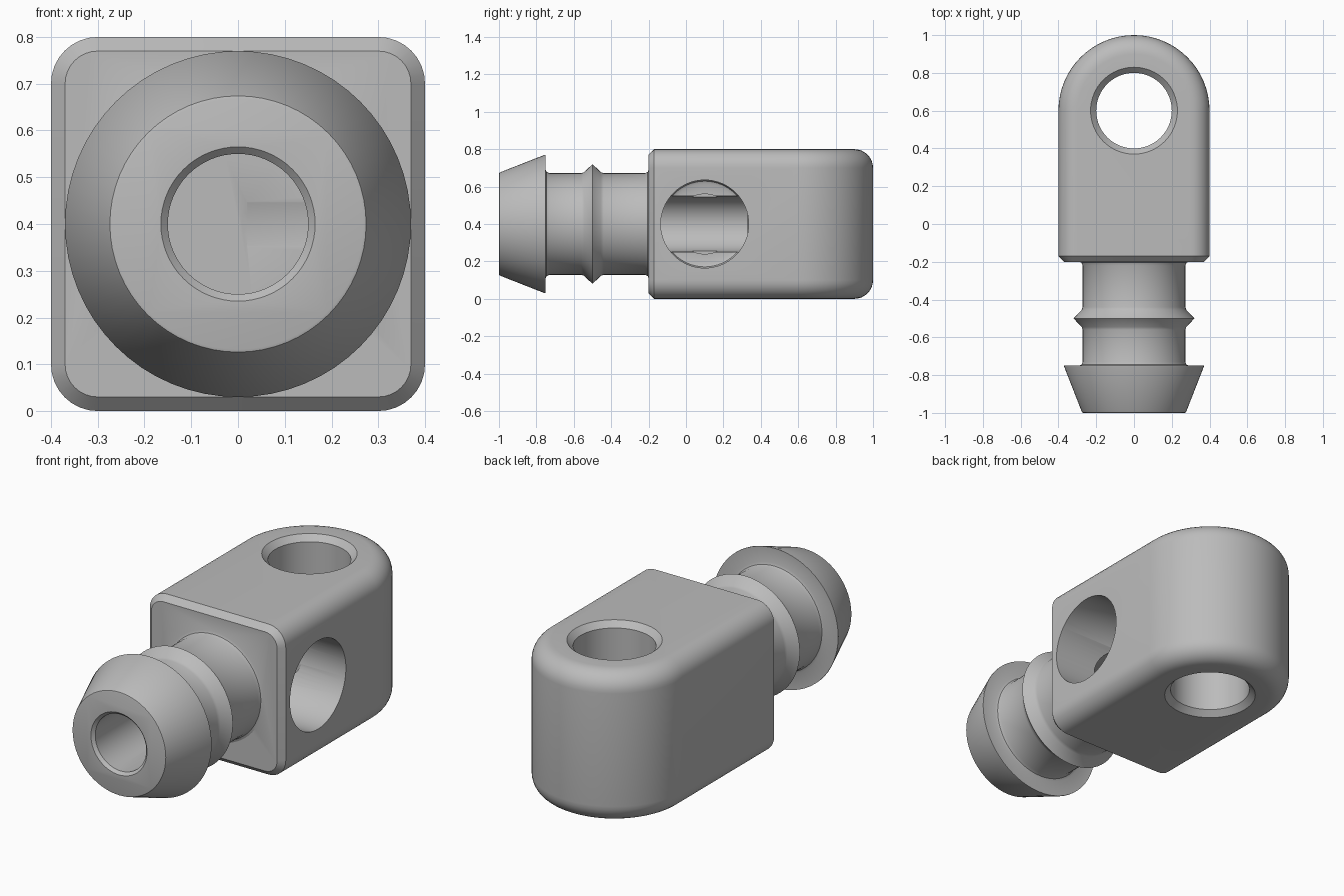
import bpy, bmesh
from math import sin, cos, pi, radians
from mathutils import Matrix

cube = bpy.data.objects.get("Cube")
if cube:
    bpy.data.objects.remove(cube, do_unlink=True)

grey = bpy.data.materials.new("plain grey")
grey.use_nodes = True
grey.diffuse_color = (0.5, 0.5, 0.5, 1)
grey.node_tree.nodes["Principled BSDF"].inputs["Base Color"].default_value = (0.5, 0.5, 0.5, 1)


def finish(bm, name):
    bmesh.ops.recalc_face_normals(bm, faces=bm.faces)
    mesh = bpy.data.meshes.new(name)
    bm.to_mesh(mesh)
    bm.free()
    mesh.materials.append(grey)
    obj = bpy.data.objects.new(name, mesh)
    bpy.context.collection.objects.link(obj)
    return obj


def loft(bm, rings):
    """Skin closed rings of vertices and cap both ends."""
    for a, b in zip(rings, rings[1:]):
        for i in range(len(a)):
            j = (i + 1) % len(a)
            bm.faces.new((a[i], a[j], b[j], b[i]))
    bm.faces.new(rings[0])
    bm.faces.new(rings[-1])


def turned(name, profile, matrix, sides=64):
    """Solid of revolution from (radius, distance) pairs along local z."""
    bm = bmesh.new()
    rings = [[bm.verts.new((r * cos(2 * pi * i / sides), r * sin(2 * pi * i / sides), t))
              for i in range(sides)] for r, t in profile]
    loft(bm, rings)
    bm.transform(matrix)
    return finish(bm, name)


def combine(target, tool, operation):
    mod = target.modifiers.new(operation.lower(), "BOOLEAN")
    mod.object, mod.operation, mod.solver = tool, operation, "EXACT"
    bpy.context.view_layer.objects.active = target
    bpy.ops.object.modifier_apply(modifier=mod.name)
    bpy.data.objects.remove(tool, do_unlink=True)


# Block: a U-shaped outline with rounded upper and lower rims
HALF, FILLET, CHAMFER, FRONT = 0.4, 0.1, 0.03, -0.2
steps = 8
levels = []
for k in range(steps + 1):
    a = pi / 2 * k / steps
    levels.append((FILLET * (1 - sin(a)), FILLET * (1 - cos(a))))
levels += [(inset, 0.8 - z) for inset, z in reversed(levels)]

bm = bmesh.new()
rings = []
for inset, z in levels:
    r = HALF - inset
    y = FRONT + CHAMFER
    outline = [(r, y)]
    outline += [(r * cos(pi * i / 32), 0.6 + r * sin(pi * i / 32)) for i in range(33)]
    outline += [(-r, y)]
    rings.append([bm.verts.new((px, py, z)) for px, py in outline])
for a, b in zip(rings, rings[1:]):
    for i in range(len(a) - 1):
        bm.faces.new((a[i], a[i + 1], b[i + 1], b[i]))
bm.faces.new(rings[0])
bm.faces.new(rings[-1])
front = bm.faces.new([ring[0] for ring in rings] + [ring[-1] for ring in reversed(rings)])
bmesh.ops.recalc_face_normals(bm, faces=bm.faces)
bmesh.ops.inset_region(bm, faces=[front], thickness=CHAMFER, depth=CHAMFER, use_even_offset=True)
block = finish(bm, "barbed_eye_block")

# Barbed stem, turned about the y axis at mid height
along_y = Matrix.Translation((0, 0, 0.4)) @ Matrix.Rotation(radians(-90), 4, "X")
stem = turned("barbed_stem", [
    (0.268, -1), (0.274, -0.998), (0.278, -0.99), (0.37, -0.755), (0.37, -0.75),
    (0.29, -0.75), (0.278, -0.745), (0.272, -0.73),
    (0.272, -0.56), (0.277, -0.545), (0.32, -0.5), (0.277, -0.455), (0.272, -0.44),
    (0.272, -0.22), (0.278, -0.205), (0.29, -0.2), (0.29, -0.1)], along_y)
combine(block, stem, "UNION")

# Blind bore through the stem
bore = turned("bore_cutter", [(0.18, -1.015), (0.15, -0.985), (0.15, 0.33)], along_y)
combine(block, bore, "DIFFERENCE")

# Chamfered eye through the rounded end
eye = turned("eye_cutter", [(0.26, -0.03), (0.2, 0.03), (0.2, 0.77), (0.26, 0.83)],
             Matrix.Translation((0, 0.6, 0)))
combine(block, eye, "DIFFERENCE")

# Stepped blind port on the left side, meeting the bore
along_x = Matrix.Translation((0, 0.1, 0.4)) @ Matrix.Rotation(radians(90), 4, "Y")
port = turned("port_cutter", [(0.16, -0.04), (0.16, 0), (0.215, 0), (0.229, 0.006),
                              (0.235, 0.02), (0.235, 0.5)], along_x)
combine(block, port, "DIFFERENCE")

# Smooth shading with crisp edges
bpy.ops.object.select_all(action="DESELECT")
block.select_set(True)
bpy.context.view_layer.objects.active = block
bpy.ops.object.shade_smooth_by_angle(angle=radians(30))
